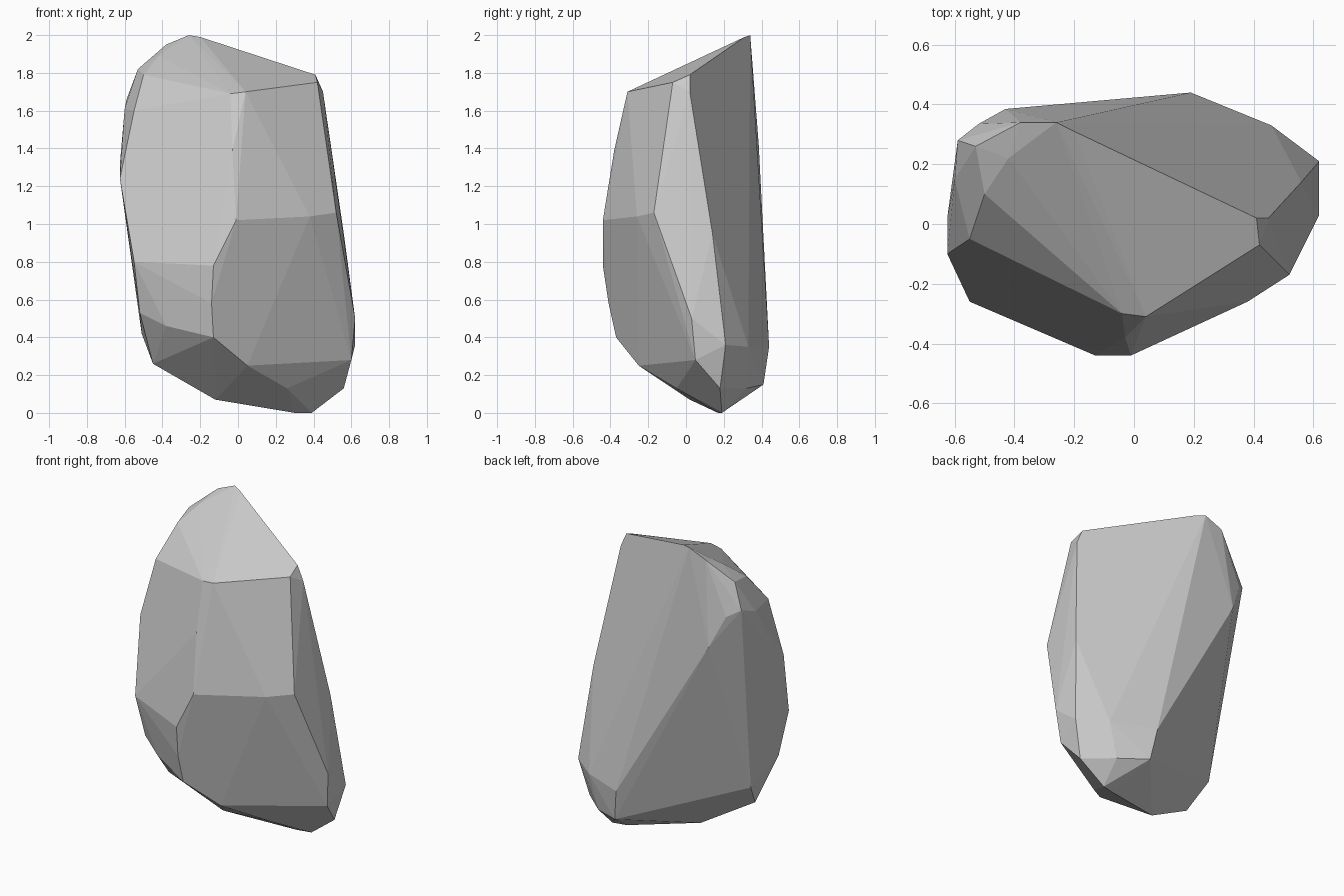
import bpy, bmesh, math

# Corner points of the chipped boulder, grouped by region
crown = [(-.26, .34, 2.0), (-.20, .31, 1.99), (-.38, .34, 1.95), (-.42, .22, 1.89),
         (-.53, .26, 1.82), (.41, .02, 1.79), (.42, -.07, 1.75), (-.50, .10, 1.79)]
front = [(.04, -.31, 1.70), (-.04, -.30, 1.69), (-.03, -.38, 1.39), (-.01, -.44, 1.02),
         (-.13, -.44, .78), (-.14, -.41, .58), (-.13, -.37, .40), (.38, -.26, 1.04),
         (-.28, -.15, 1.60)]
left = [(-.59, .28, 1.66), (-.60, .15, 1.61), (-.625, .02, 1.32), (-.625, -.10, 1.24),
        (-.55, -.26, .80), (-.55, -.05, 1.60), (-.52, -.20, .53), (-.51, .07, .42),
        (-.38, -.27, .46)]
right = [(.52, -.17, 1.06), (.45, .02, 1.70), (.56, .14, .95), (.62, .03, .50),
         (.62, .21, .36), (.60, .05, .28)]
back = [(.19, .44, .35), (.46, .33, .35), (-.43, .385, 1.42), (-.52, .335, 1.62),
        (.22, .41, .15)]
base = [(.30, .17, 0), (.39, .19, 0), (.56, .18, .13), (.05, -.25, .25),
        (.26, -.05, .13), (-.12, .02, .07), (-.45, -.06, .26), (.40, .32, .13)]

# Boulder: convex hull with flat facets, near-coplanar triangles merged
bm = bmesh.new()
for p in crown + front + left + right + back + base:
    bm.verts.new(p)
hull = bmesh.ops.convex_hull(bm, input=bm.verts)
spare = {g for g in hull["geom_interior"] + hull["geom_unused"]
         if isinstance(g, bmesh.types.BMVert)}
bmesh.ops.delete(bm, geom=list(spare), context='VERTS')
bmesh.ops.dissolve_limit(bm, angle_limit=math.radians(3), verts=bm.verts, edges=bm.edges)
bmesh.ops.recalc_face_normals(bm, faces=bm.faces)
mesh = bpy.data.meshes.new("boulder")
bm.to_mesh(mesh)
bm.free()
boulder = bpy.data.objects.new("boulder", mesh)
bpy.context.collection.objects.link(boulder)
